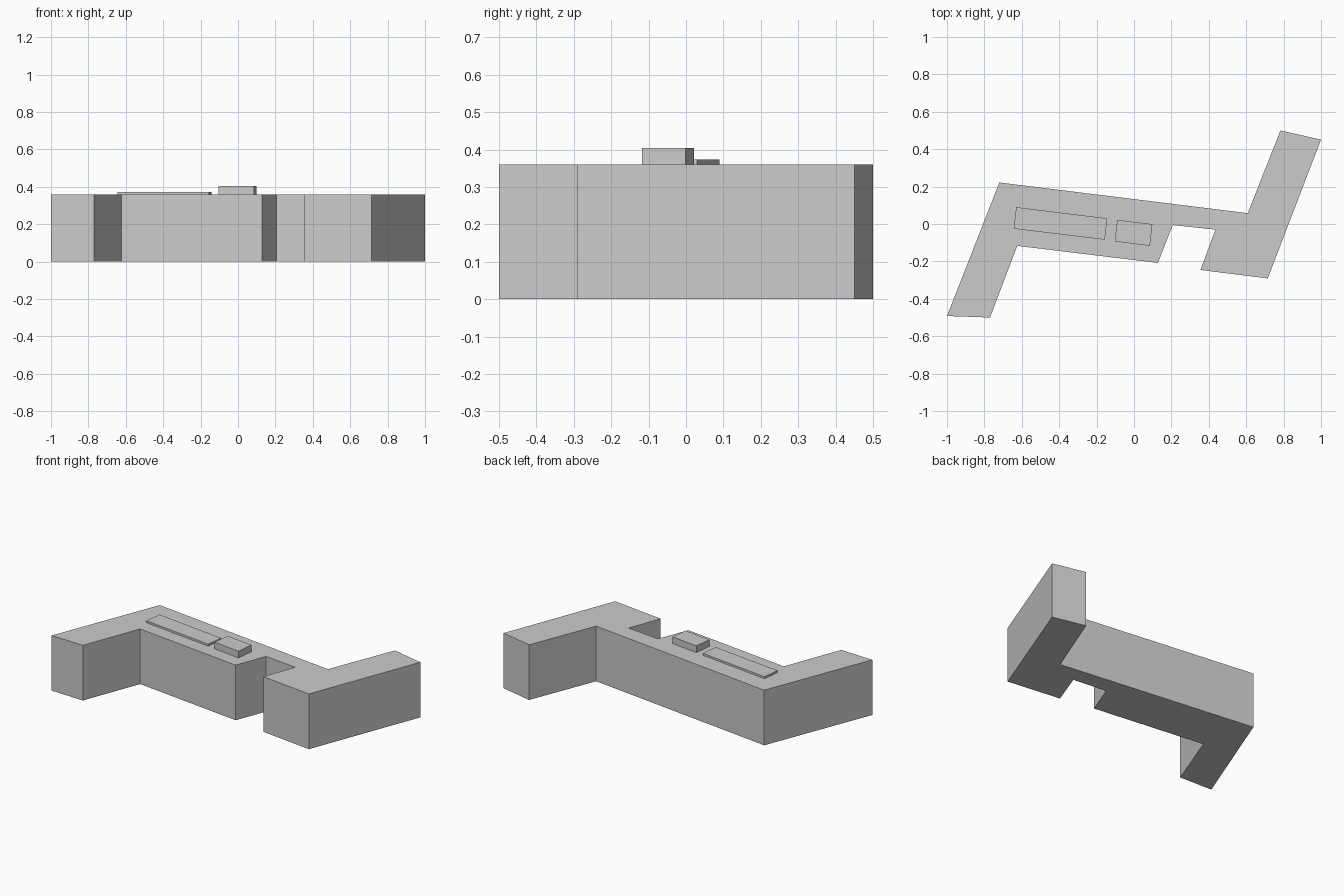
import bpy
import bmesh

if "Cube" in bpy.data.objects:
    bpy.data.objects.remove(bpy.data.objects["Cube"])


def extrude_outline(name, outline, z0, z1):
    """Closed prism from a plan outline (counter-clockwise)."""
    bm = bmesh.new()
    face = bm.faces.new([bm.verts.new((x, y, z0)) for x, y in outline])
    top = bmesh.ops.extrude_face_region(bm, geom=[face], use_keep_orig=True)
    verts = [g for g in top["geom"] if isinstance(g, bmesh.types.BMVert)]
    bmesh.ops.translate(bm, verts=verts, vec=(0, 0, z1 - z0))
    bmesh.ops.recalc_face_normals(bm, faces=bm.faces)
    mesh = bpy.data.meshes.new(name)
    bm.to_mesh(mesh)
    bm.free()
    obj = bpy.data.objects.new(name, mesh)
    bpy.context.collection.objects.link(obj)
    return obj


ROOF = 0.36

# Main block: long bar, two slanted wings and the entrance notch
extrude_outline("building_body", [
    (-1.0, -0.492), (-0.77, -0.5), (-0.624, -0.117), (0.128, -0.208),
    (0.207, -0.006), (0.435, -0.03), (0.355, -0.246), (0.715, -0.291),
    (1.0, 0.451), (0.783, 0.5), (0.608, 0.058), (-0.72, 0.222),
], 0, ROOF)

# Long low platform on the roof
extrude_outline("roof_platform", [
    (-0.643, -0.025), (-0.156, -0.084), (-0.143, 0.03), (-0.63, 0.09),
], ROOF, 0.373)

# Small taller plant room on the roof
extrude_outline("roof_plant_room", [
    (-0.103, -0.093), (0.085, -0.117), (0.098, -0.001), (-0.09, 0.022),
], ROOF, 0.404)
